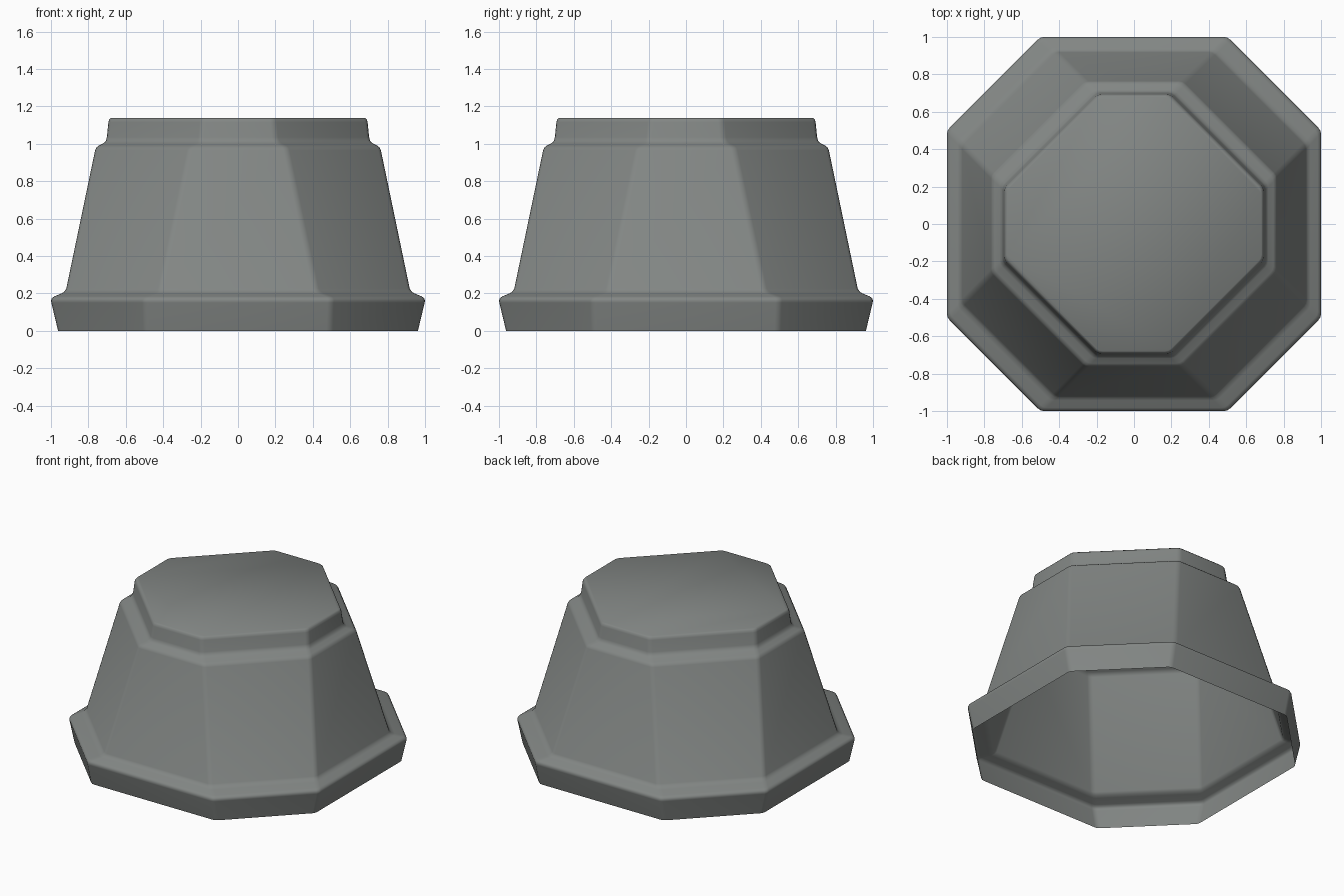
import bpy, bmesh
from mathutils import Vector

if "Cube" in bpy.data.objects:
    bpy.data.objects.remove(bpy.data.objects["Cube"])

# Profile: (half width, half length of the straight side, height)
PROFILE = [
    (0.962, 0.493, 0.0), (0.998, 0.498, 0.15), (1.0, 0.5, 0.162), (0.994, 0.496, 0.176),
    (0.982, 0.486, 0.184), (0.943, 0.446, 0.2), (0.928, 0.43, 0.21), (0.918, 0.418, 0.226),
    (0.764, 0.262, 0.965), (0.757, 0.256, 0.98), (0.745, 0.245, 0.99),
    (0.718, 0.218, 1.003), (0.706, 0.206, 1.017), (0.701, 0.2, 1.035),
    (0.693, 0.193, 1.115), (0.689, 0.19, 1.13), (0.68, 0.184, 1.139),
]
ROUND = 0.02


def ring_points(r, h, z):
    """Octagon with slightly rounded corners."""
    corners = [Vector(p) for p in ((r, -h, z), (r, h, z), (h, r, z), (-h, r, z),
                                   (-r, h, z), (-r, -h, z), (-h, -r, z), (h, -r, z))]
    pts = []
    for i, c in enumerate(corners):
        a = c + (corners[i - 1] - c).normalized() * ROUND
        b = c + (corners[(i + 1) % 8] - c).normalized() * ROUND
        pts += [a, (a + b + 2 * c) / 4, b]
    return pts


# Open-bottomed octagonal shell with a flat cap
bm = bmesh.new()
rings = [[bm.verts.new(p) for p in ring_points(*s)] for s in PROFILE]
for lo, hi in zip(rings, rings[1:]):
    n = len(lo)
    for i in range(n):
        j = (i + 1) % n
        bm.faces.new((lo[i], lo[j], hi[j], hi[i]))
bm.faces.new(rings[-1])
mesh = bpy.data.meshes.new("octagonal_shell")
bm.to_mesh(mesh)
bm.free()
shell = bpy.data.objects.new("octagonal_shell", mesh)
bpy.context.collection.objects.link(shell)

mat = bpy.data.materials.new("warm grey")
mat.diffuse_color = (0.225, 0.24, 0.232, 1)
mat.use_nodes = True
mat.node_tree.nodes["Principled BSDF"].inputs["Base Color"].default_value = mat.diffuse_color
mesh.materials.append(mat)

# Smooth shading across the rounded edges
bpy.context.view_layer.objects.active = shell
shell.select_set(True)
bpy.ops.object.shade_smooth_by_angle(angle=0.8)
